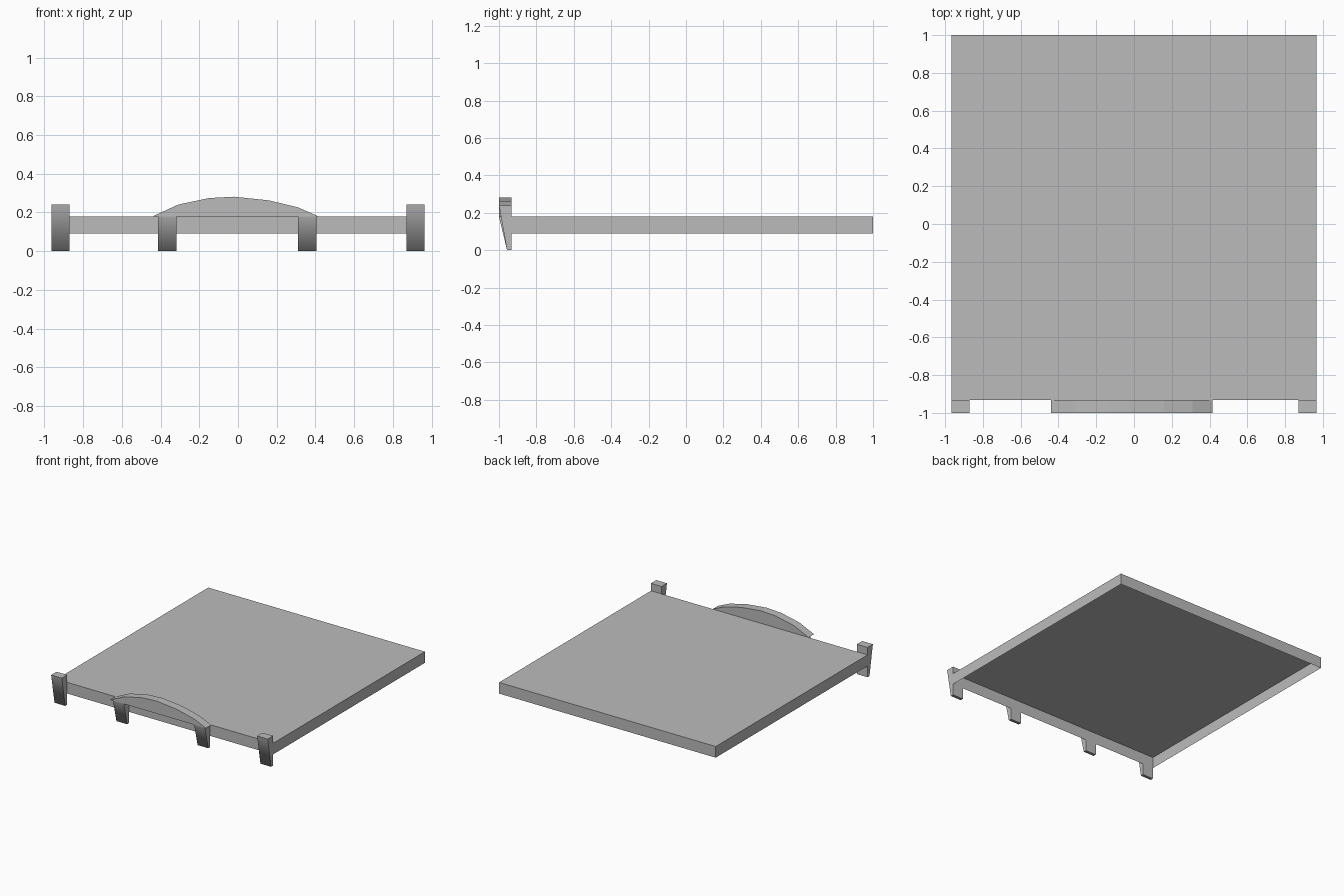
import bpy, bmesh

if "Cube" in bpy.data.objects:
    bpy.data.objects.remove(bpy.data.objects["Cube"])

grey = bpy.data.materials.new("plain grey")
grey.diffuse_color = (0.5, 0.5, 0.5, 1)
grey.use_nodes = True
grey.node_tree.nodes["Principled BSDF"].inputs["Base Color"].default_value = grey.diffuse_color

BACK, FRONT = -0.932, -1.0      # depth of the front trim
DECK_LOW, DECK_TOP = 0.09, 0.18


def finish(name, bm):
    bmesh.ops.recalc_face_normals(bm, faces=bm.faces)
    mesh = bpy.data.meshes.new(name)
    bm.to_mesh(mesh)
    bm.free()
    mesh.materials.append(grey)
    obj = bpy.data.objects.new(name, mesh)
    bpy.context.collection.objects.link(obj)
    return obj


def extrude(name, points, offset, smooth_front=False):
    """Solid made by pushing a closed outline along an offset."""
    bm = bmesh.new()
    face = bm.faces.new([bm.verts.new(p) for p in points])
    ext = bmesh.ops.extrude_face_region(bm, geom=[face], use_keep_orig=True)
    moved = [g for g in ext["geom"] if isinstance(g, bmesh.types.BMVert)]
    bmesh.ops.translate(bm, verts=moved, vec=offset)
    bmesh.ops.recalc_face_normals(bm, faces=bm.faces)
    if smooth_front:
        # the sloped front blends softly into the foot, other edges are crisp
        for f in bm.faces:
            f.smooth = f.normal.y < -0.5 or f.normal.z < -0.5
        for e in bm.edges:
            e.smooth = all(f.smooth for f in e.link_faces)
    return finish(name, bm)


# Deck: thin shell, open underneath
bm = bmesh.new()
corners = [(-0.965, BACK), (0.965, BACK), (0.965, 1), (-0.965, 1)]
top = [bm.verts.new((x, y, DECK_TOP)) for x, y in corners]
low = [bm.verts.new((x, y, DECK_LOW)) for x, y in corners]
bm.faces.new(top)
for i in range(4):
    j = (i + 1) % 4
    bm.faces.new((low[i], low[j], top[j], top[i]))
finish("deck", bm)

# Tapered brackets along the front edge
for name, x, width, height in (
        ("left_outer_bracket", -0.965, 0.095, 0.24),
        ("left_inner_bracket", -0.413, 0.095, DECK_TOP),
        ("right_inner_bracket", 0.31, 0.095, DECK_TOP),
        ("right_outer_bracket", 0.87, 0.095, 0.24)):
    side = [(x, BACK, 0), (x, BACK, height), (x, FRONT, height), (x, -0.957, 0)]
    extrude(name, side, (width, 0, 0), smooth_front=True)

# Shallow arched crest between the inner brackets
arch = [(-0.44, 0.18), (-0.31, 0.24), (-0.15, 0.274), (-0.02, 0.281),
        (0.16, 0.262), (0.31, 0.226), (0.415, 0.18)]
extrude("arched_crest", [(x, FRONT, z) for x, z in arch], (0, BACK - FRONT, 0))
